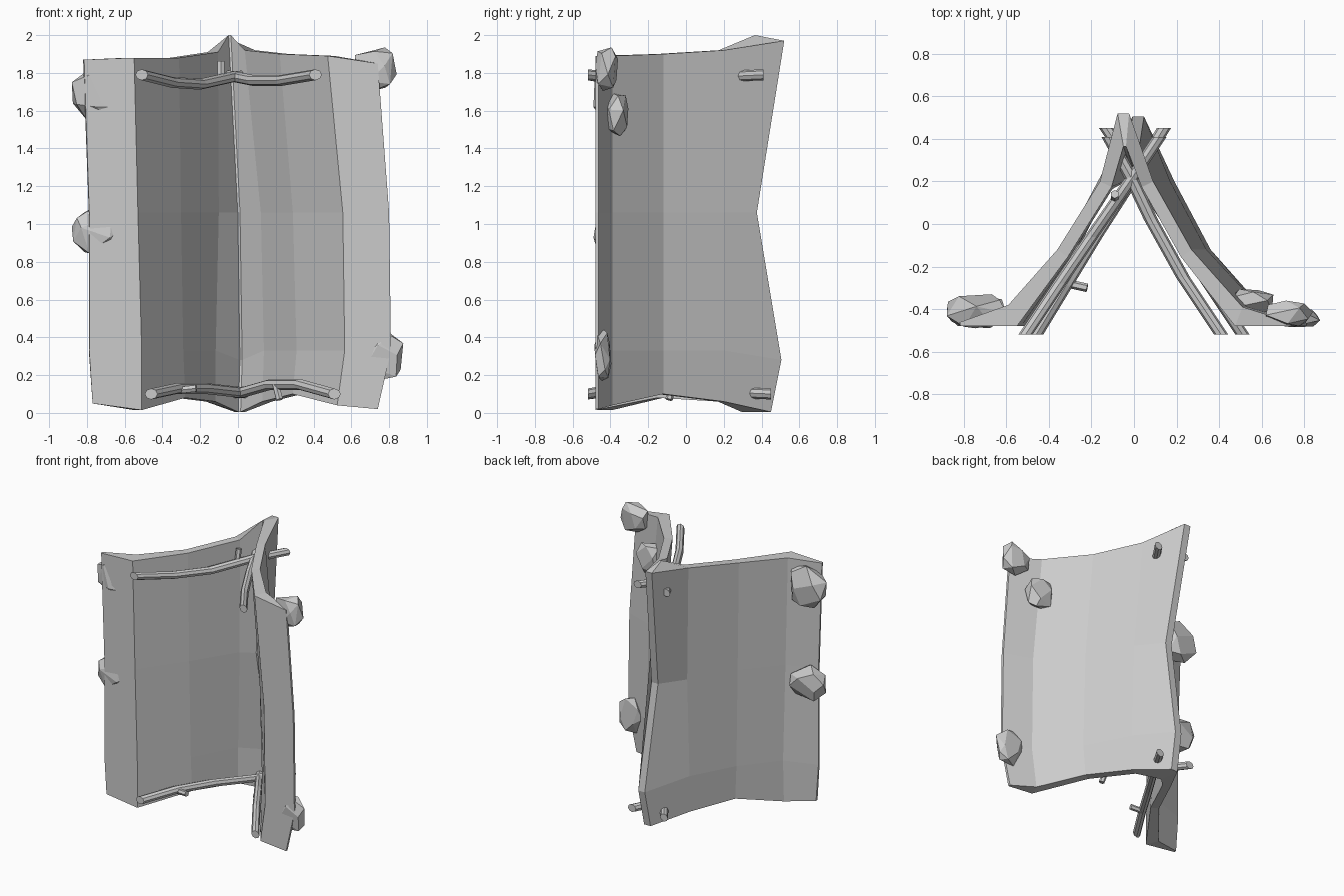
import bpy, bmesh, random
from math import cos, sin, sqrt, tau
from mathutils import Vector

if "Cube" in bpy.data.objects:
    bpy.data.objects.remove(bpy.data.objects["Cube"])

random.seed(11)


def finish(bm, name):
    bmesh.ops.recalc_face_normals(bm, faces=bm.faces)
    me = bpy.data.meshes.new(name)
    bm.to_mesh(me)
    bm.free()
    ob = bpy.data.objects.new(name, me)
    bpy.context.collection.objects.link(ob)
    return ob


def tube(bm, pts, r, sides=8, upright_cut=False):
    # faceted stick following a path, capped; upright_cut slices every ring flat across y
    pts = [Vector(p) for p in pts]
    rings = []
    for i, p in enumerate(pts):
        d = (pts[min(i + 1, len(pts) - 1)] - pts[max(i - 1, 0)]).normalized()
        if upright_cut:
            u, v = Vector((1.15, 0, 0)), Vector((0, 0, 1))
        else:
            ref = Vector((0, 0, 1)) if abs(d.z) < 0.8 else Vector((1, 0, 0))
            u = d.cross(ref).normalized()
            v = d.cross(u)
        rings.append([bm.verts.new(p + r * (cos(tau * k / sides) * u + sin(tau * k / sides) * v))
                      for k in range(sides)])
    for a, b in zip(rings, rings[1:]):
        for k in range(sides):
            n = (k + 1) % sides
            bm.faces.new((a[k], a[n], b[n], b[k]))
    bm.faces.new(rings[0])
    bm.faces.new(rings[-1])


# Tent cloth: outer cross-sections (x, y) from left flap over the ridge to right flap
levels = [
    [(-.77, -.39), (-.55, -.39), (-.33, -.12), (-.17, .20), (.01, .45), (.18, .20), (.34, -.12), (.56, -.39), (.74, -.39)],
    [(-.79, -.39), (-.55, -.38), (-.34, -.12), (-.17, .20), (.02, .505), (.19, .20), (.36, -.12), (.60, -.39), (.81, -.39)],
    [(-.79, -.39), (-.57, -.38), (-.35, -.12), (-.15, .20), (.00, .375), (.17, .20), (.34, -.12), (.59, -.39), (.80, -.39)],
    [(-.82, -.40), (-.59, -.38), (-.36, -.12), (-.16, .20), (-.05, .52), (.09, .20), (.27, -.12), (.51, -.39), (.74, -.39)],
]
bottom = [.05, .015, .08, .06, .005, .06, .10, .04, .02]
top = [1.87, 1.88, 1.88, 1.91, 1.97, 1.92, 1.90, 1.89, 1.85]
heights = [bottom, [.33] * 4 + [.28] + [.33] * 4, [1.06] * 9, top]
THICK = 0.06
RIDGE = 4


def inset(prof):
    # mitred offset of the profile towards the inside of the tent; flaps lie flat
    out = []
    for i, p in enumerate(prof):
        p = Vector(p)
        normals = []
        for a, b in ((i - 1, i), (i, i + 1)):
            if a >= 0 and b < len(prof):
                d = (Vector(prof[b]) - Vector(prof[a])).normalized()
                normals.append(Vector((d.y, -d.x)))
        m = sum(normals, Vector((0, 0))).normalized()
        q = p + m * (.155 if i == RIDGE else THICK / m.dot(normals[0]))
        if i in (0, 8):
            q.y = -.48
        if i in (1, 7):
            q = Vector((p.x + (.04 if i == 1 else -.035), -.48))
        out.append(q)
    return out


bm = bmesh.new()
loops = []
for n, (prof, zs) in enumerate(zip(levels, heights)):
    outer, inner = [], []
    for i, (p, q, z) in enumerate(zip(prof, inset(prof), zs)):
        x, y = p
        if i in (0, 8):
            y = -.462                      # flaps taper to a thin edge
        zi = z + .03 if (n == 3 and i == RIDGE) else z
        for s in ((-1, 1) if i == RIDGE else (0,)):   # blunt ridge
            outer.append(bm.verts.new((x + .027 * s, y, z)))
            inner.append(bm.verts.new((q.x + .006 * s, q.y, zi)))
    loops.append(outer + inner[::-1])
N = len(loops[0])
for a, b in zip(loops, loops[1:]):
    for k in range(N):
        n = (k + 1) % N
        bm.faces.new((a[k], a[n], b[n], b[k]))
for lp in (loops[0], loops[-1]):
    for k in range(N // 2 - 1):
        bm.faces.new((lp[k], lp[k + 1], lp[N - 2 - k], lp[N - 1 - k]))
finish(bm, "tent_cloth")

# Crossed, slightly bent poles at each end, some with small branch stubs
poles = {
    "top_left_pole": [(-.51, -.52, 1.79), (-.35, -.28, 1.75), (-.20, -.06, 1.74), (-.02, .20, 1.78), (.12, .41, 1.79)],
    "top_right_pole": [(.41, -.52, 1.79), (.23, -.25, 1.76), (.08, .02, 1.76), (-.02, .23, 1.78), (-.12, .41, 1.79)],
    "bottom_left_pole": [(-.46, -.52, .10), (-.32, -.29, .13), (-.18, -.06, .13), (0, .22, .11), (.14, .45, .10)],
    "bottom_right_pole": [(.51, -.52, .10), (.33, -.25, .15), (.17, .0, .15), (.03, .21, .11), (-.13, .45, .10)],
}
stubs = {
    "top_left_pole": [(-.09, .12, 1.76), (-.09, .14, 1.86)],
    "bottom_left_pole": [(-.31, -.28, .12), (-.22, -.30, .13)],
    "bottom_right_pole": [(.20, -.07, .15), (.22, -.09, .07)],
}
for name, path in poles.items():
    bm = bmesh.new()
    tube(bm, path, .029, upright_cut=True)
    if name in stubs:
        tube(bm, stubs[name], .02, sides=6)
    finish(bm, name)

# Rocks weighing down the flaps: (centre, size)
rocks = [
    ((-.74, -.41, 1.70), (.28, .16, .31)),
    ((-.74, -.415, .97), (.28, .15, .25)),
    ((.73, -.42, 1.82), (.22, .12, .23)),
    ((.54, -.365, 1.58), (.23, .12, .23)),
    ((.765, -.44, .305), (.22, .09, .27)),
]
for i, (c, s) in enumerate(rocks):
    # evenly spread, jittered points on a boxy ball, wrapped in a faceted hull
    pts = []
    for k in range(16):
        y = 1 - (2 * k + 1) / 16
        a = 2.4 * k + i + random.uniform(-.3, .3)
        p = Vector((cos(a) * sqrt(1 - y * y), y, sin(a) * sqrt(1 - y * y)))
        pts.append(Vector([abs(q) ** .8 * (1 if q > 0 else -1) for q in p]) * random.uniform(.93, 1.05))
    for ax in range(3):
        lo, hi = min(p[ax] for p in pts), max(p[ax] for p in pts)
        for p in pts:
            p[ax] = c[ax] + s[ax] * ((p[ax] - lo) / (hi - lo) - .5)
    bm = bmesh.new()
    for p in pts:
        bm.verts.new(p)
    bmesh.ops.convex_hull(bm, input=bm.verts)
    bmesh.ops.delete(bm, geom=[v for v in bm.verts if not v.link_faces], context='VERTS')
    bmesh.ops.dissolve_limit(bm, angle_limit=.3, verts=bm.verts, edges=bm.edges)
    finish(bm, "rock_%d" % (i + 1))
